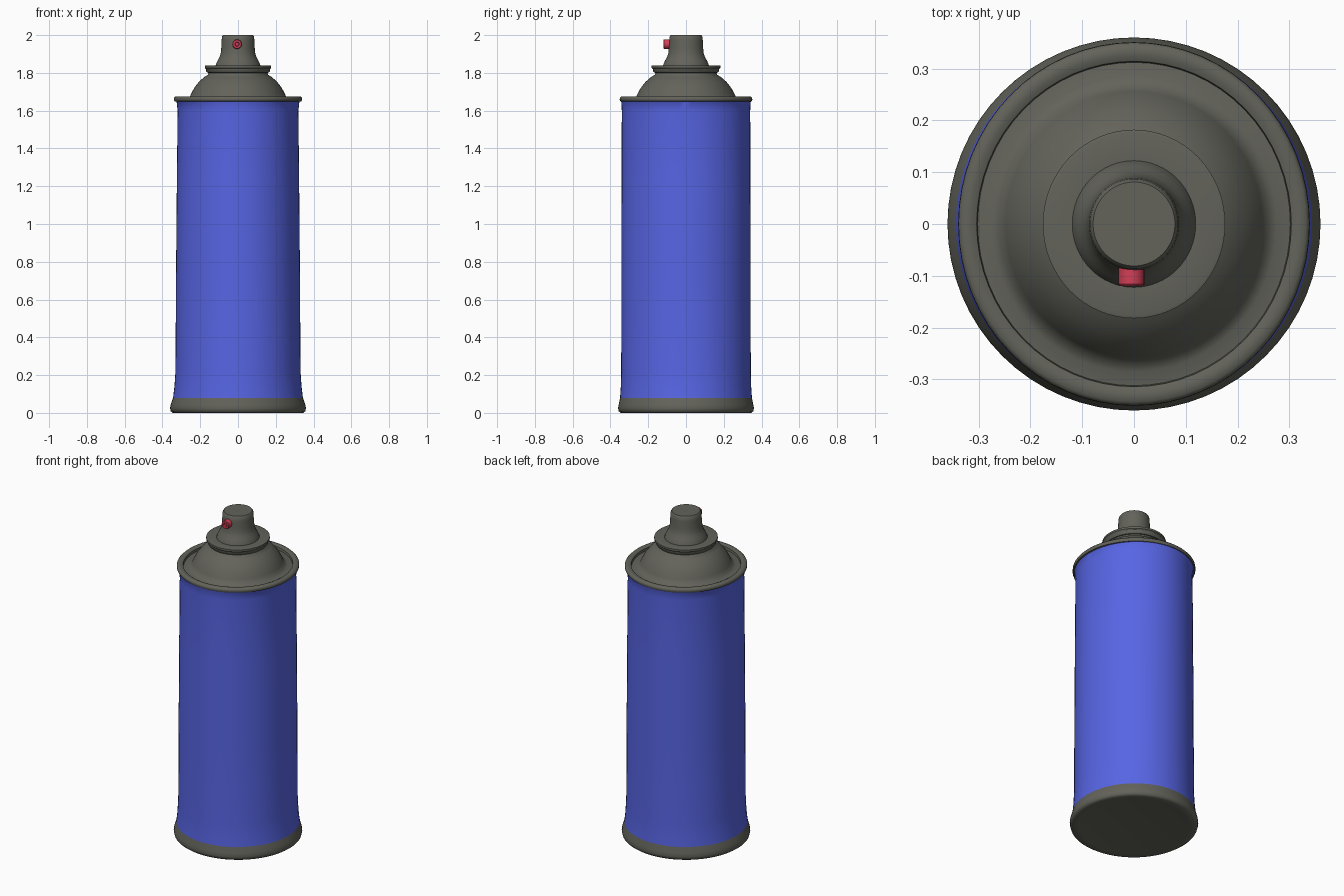
import bpy, bmesh
from math import sin, cos, pi, radians

cube = bpy.data.objects.get("Cube")
if cube:
    bpy.data.objects.remove(cube, do_unlink=True)


def material(name, rgb):
    m = bpy.data.materials.new(name)
    m.use_nodes = True
    m.diffuse_color = (*rgb, 1)
    m.node_tree.nodes["Principled BSDF"].inputs["Base Color"].default_value = (*rgb, 1)
    return m


GREY = material("warm grey metal", (0.125, 0.125, 0.105))
BLUE = material("blue paint", (0.095, 0.13, 0.77))
RED = material("red plastic", (0.64, 0.05, 0.09))


def lathe(name, profile, mat, squash=1.0, sides=64, angle=35):
    """Spin (radius, height) points round z; a point may carry its own x squash."""
    bm = bmesh.new()
    rings = []
    for r, z, *own in profile:
        s = own[0] if own else squash
        if r == 0:
            rings.append([bm.verts.new((0, 0, z))] * sides)
        else:
            rings.append([bm.verts.new((r * s * cos(2 * pi * i / sides),
                                        r * sin(2 * pi * i / sides), z))
                          for i in range(sides)])
    for low, high in zip(rings, rings[1:]):
        for i in range(sides):
            j = (i + 1) % sides
            bm.faces.new(dict.fromkeys((low[i], low[j], high[j], high[i])))
    bmesh.ops.recalc_face_normals(bm, faces=bm.faces)
    mesh = bpy.data.meshes.new(name)
    bm.to_mesh(mesh)
    bm.free()
    mesh.materials.append(mat)
    ob = bpy.data.objects.new(name, mesh)
    bpy.context.collection.objects.link(ob)
    bpy.ops.object.select_all(action='DESELECT')
    ob.select_set(True)
    bpy.context.view_layer.objects.active = ob
    bpy.ops.object.shade_smooth_by_angle(angle=radians(angle))
    return ob


# Flared foot with a shallow dished underside
lathe("base_ring", [(0, 0.02), (0.18, 0.015), (0.31, 0.004), (0.345, 0), (0.356, 0.008),
                    (0.36, 0.025), (0.356, 0.045), (0.349, 0.08, 0.985)], GREY, 1.0, angle=50)

# Painted cylinder, slightly narrower from side to side towards the top
lathe("can_body", [(0.349, 0.08, 0.985), (0.345, 0.14, 0.975), (0.343, 0.22, 0.965),
                   (0.342, 0.7, 0.96), (0.341, 1.2, 0.95), (0.34, 1.6, 0.94),
                   (0.342, 1.645, 0.95), (0.346, 1.655, 0.965)], BLUE)

# Rolled rim
lathe("top_rim", [(0.338, 1.648), (0.347, 1.65), (0.351, 1.658), (0.35, 1.668), (0.343, 1.675),
                  (0.325, 1.675), (0.314, 1.67), (0.312, 1.655)], GREY, 0.967, angle=50)

# Domed shoulder rising from the recess inside the rim
lathe("shoulder_dome", [(0.313, 1.655), (0.285, 1.658), (0.268, 1.665), (0.256, 1.69),
                        (0.24, 1.72), (0.215, 1.752), (0.185, 1.778), (0.165, 1.79),
                        (0.16, 1.805)], GREY, 0.967, angle=60)

# Valve collar
lathe("valve_collar", [(0.155, 1.8), (0.168, 1.801), (0.174, 1.808), (0.176, 1.82),
                       (0.182, 1.826), (0.182, 1.838), (0.176, 1.84), (0.11, 1.836)],
      GREY, 0.967)

# Spray button with a flared skirt
lathe("spray_button", [(0.123, 1.834), (0.119, 1.848), (0.111, 1.865), (0.101, 1.882),
                       (0.094, 1.903), (0.091, 1.93), (0.089, 1.97), (0.087, 1.992),
                       (0.081, 2.0), (0, 2.0)], GREY, 0.975, angle=50)

# Round spray outlet with a dimple, turned to face the front
outlet = lathe("spray_outlet", [(0, 0), (0.025, 0), (0.025, 0.04), (0.022, 0.044),
                                (0.012, 0.044), (0.009, 0.036), (0, 0.036)], RED, sides=24)
outlet.rotation_euler.x = pi / 2
outlet.location = (-0.005, -0.076, 1.952)
